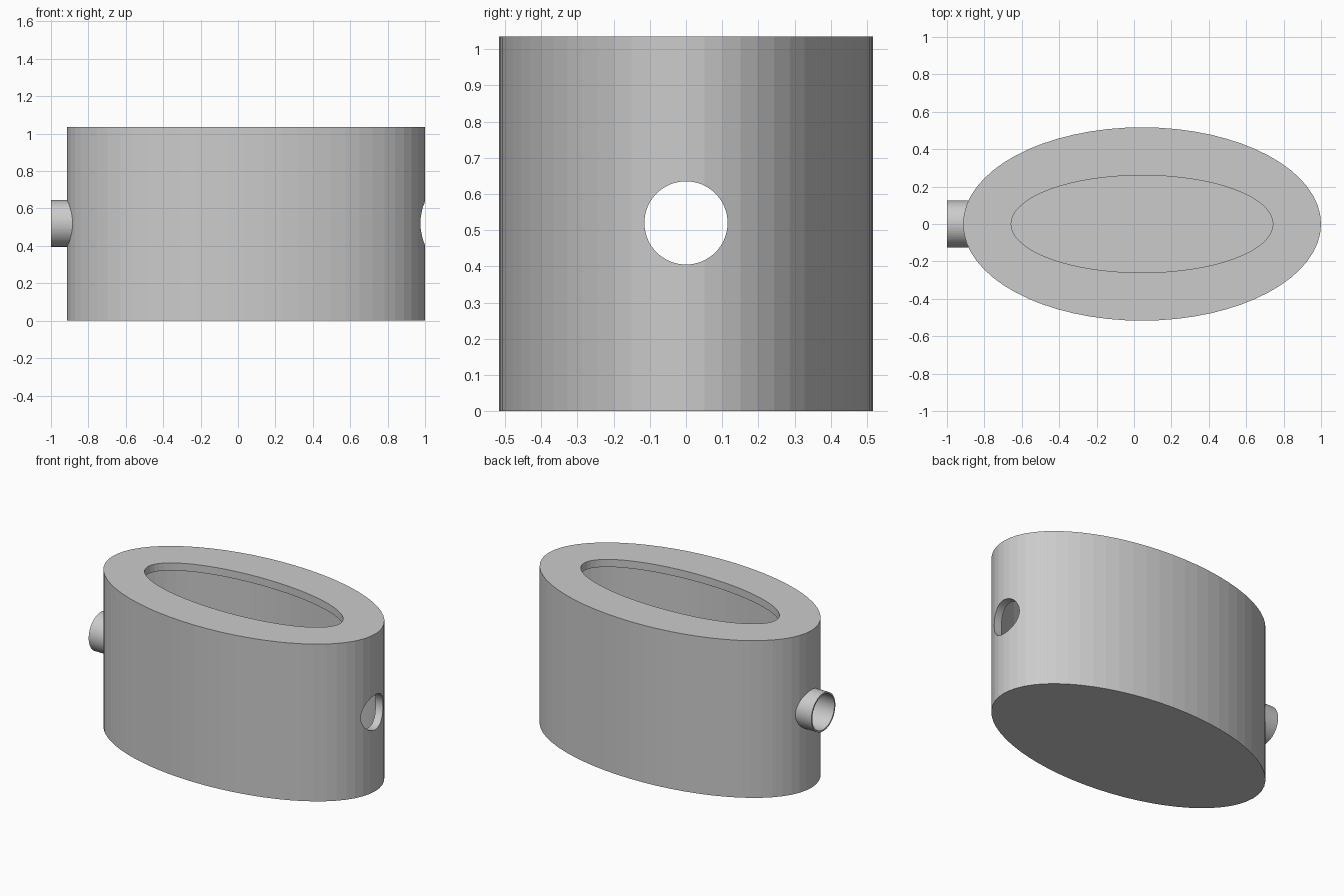
import bpy, math

if "Cube" in bpy.data.objects:
    bpy.data.objects.remove(bpy.data.objects["Cube"])

CX, H, WALL = 0.043, 1.035, 0.05
A, B = 0.957, 0.517          # outer half-axes
PORT_Z = 0.52


def elliptic_cylinder(name, a, b, z0, z1):
    bpy.ops.mesh.primitive_cylinder_add(vertices=64, radius=1, depth=1,
                                        location=(CX, 0, (z0 + z1) / 2))
    ob = bpy.context.object
    ob.name = name
    ob.scale = (a, b, z1 - z0)
    bpy.ops.object.transform_apply(location=True, rotation=True, scale=True)
    return ob


def pipe(name, r, x0, x1):
    bpy.ops.mesh.primitive_cylinder_add(vertices=64, radius=r, depth=x1 - x0,
                                        location=((x0 + x1) / 2, 0, PORT_Z),
                                        rotation=(0, math.pi / 2, 0))
    ob = bpy.context.object
    ob.name = name
    bpy.ops.object.transform_apply(location=True, rotation=True, scale=True)
    return ob


def combine(target, other, operation):
    mod = target.modifiers.new(operation.lower(), 'BOOLEAN')
    mod.operation = operation
    mod.solver = 'EXACT'
    mod.object = other
    bpy.context.view_layer.objects.active = target
    bpy.ops.object.modifier_apply(modifier=mod.name)
    bpy.data.objects.remove(other)


# Oval vessel, hollowed beneath an inward rim
vessel = elliptic_cylinder("oval_vessel", A, B, 0, H)
combine(vessel, elliptic_cylinder("cavity", A - WALL, B - WALL, WALL, H - WALL), 'DIFFERENCE')
combine(vessel, elliptic_cylinder("top_opening", 0.70, 0.26, H - 2 * WALL, H + 0.1), 'DIFFERENCE')

# Side spout, then one bore through the spout and the opposite wall
combine(vessel, pipe("spout", 0.125, -1.0, -0.875), 'UNION')
combine(vessel, pipe("bore", 0.115, -1.2, 1.2), 'DIFFERENCE')
